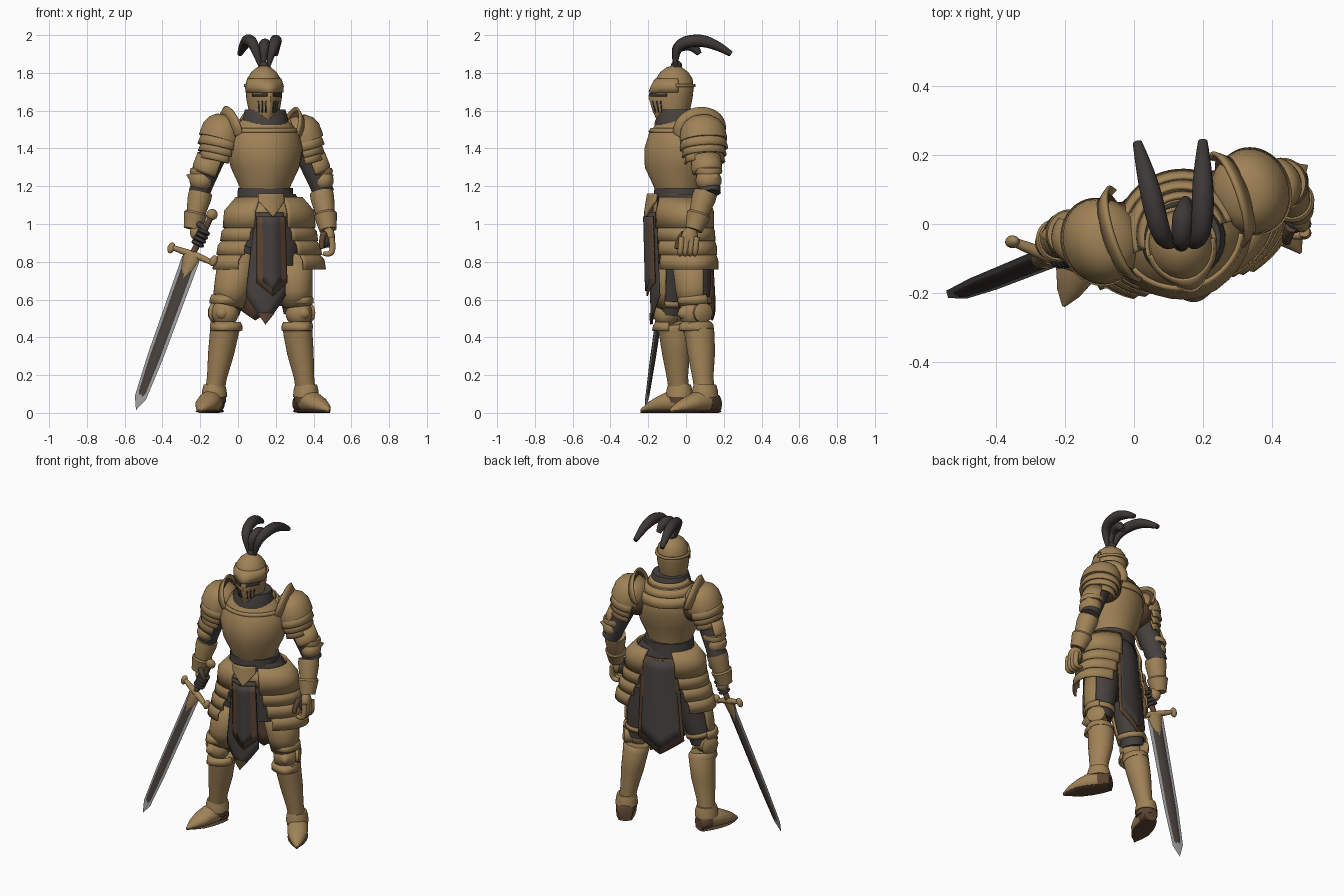
import bpy, bmesh, math
from mathutils import Vector

if "Cube" in bpy.data.objects:
    bpy.data.objects.remove(bpy.data.objects["Cube"])


def material(name, r, g, b):
    m = bpy.data.materials.new(name)
    m.use_nodes = True
    m.diffuse_color = (r, g, b, 1)
    bsdf = next(x for x in m.node_tree.nodes if x.type == "BSDF_PRINCIPLED")
    bsdf.inputs["Base Color"].default_value = (r, g, b, 1)
    bsdf.inputs["Roughness"].default_value = 0.7
    return m


gold = material("aged gold", 0.35, 0.225, 0.095)
cloth = material("dark cloth", 0.062, 0.053, 0.047)
leather = material("brown leather", 0.11, 0.06, 0.033)
steel = material("steel", 0.31, 0.31, 0.32)
fuller_dark = material("dark steel", 0.06, 0.049, 0.043)
feather = material("black feather", 0.046, 0.04, 0.037)

UP = Vector((0, 0, 1))
FRONT = Vector((0.31, -0.95, 0)).normalized()
SIDE = UP.cross(FRONT)
made = []


def add(name, mesh, mat, thick=0):
    ob = bpy.data.objects.new(name, mesh)
    bpy.context.collection.objects.link(ob)
    mesh.materials.clear()
    mesh.materials.append(mat)
    if thick:
        mod = ob.modifiers.new("thickness", "SOLIDIFY")
        mod.thickness = thick
        mod.offset = 0
    made.append(ob)
    return ob


def finish(name, bm, mat, thick=0):
    bmesh.ops.remove_doubles(bm, verts=bm.verts, dist=0.0002)
    bmesh.ops.recalc_face_normals(bm, faces=bm.faces)
    mesh = bpy.data.meshes.new(name)
    bm.to_mesh(mesh)
    bm.free()
    return add(name, mesh, mat, thick)


def loft(name, rings, mat, base, axis=UP, front=FRONT, span=None, thick=0.012, n=28):
    """Rings (distance, half width, half depth, forward shift, keel) along an axis; span makes an open plate."""
    z = Vector(axis).normalized()
    y = -Vector(front)
    y = (y - z * y.dot(z)).normalized()
    x = y.cross(z)
    bm, rows = bmesh.new(), []
    start, end = span or (0, 360)
    count = n if not span else n + 1
    for t, rx, ry, *extra in rings:
        shift, keel = (list(extra) + [0, 0])[:2]
        row = []
        for i in range(count):
            a = math.radians(start + (end - start) * i / n)
            out = ry * (1 + keel * max(0, math.cos(a)) ** 8)
            row.append(bm.verts.new(Vector(base) + z * t + x * rx * math.sin(a) - y * (out * math.cos(a) + shift)))
        rows.append(row)
    for lo, hi in zip(rows, rows[1:]):
        for i in range(n):
            j = (i + 1) % count
            bm.faces.new((lo[i], lo[j], hi[j], hi[i]))
    if not span:
        for row, ring in ((rows[0], rings[0]), (rows[-1], rings[-1])):
            if ring[1] > 0.001:
                bm.faces.new(row)
    return finish(name, bm, mat, thick if span else 0)


def limb(name, a, b, rings, mat, **kw):
    a, b = Vector(a), Vector(b)
    length = (b - a).length
    return loft(name, [(r[0] * length, *r[1:]) for r in rings], mat, a, b - a, **kw)


def ball(name, centre, rx, ry, rz, mat, **kw):
    turns = [math.pi * i / 12 for i in range(13)]
    return loft(name, [(-math.cos(t) * rz, rx * math.sin(t), ry * math.sin(t)) for t in turns], mat, centre, **kw)


def tube(name, points, radii, mat):
    curve = bpy.data.curves.new(name, "CURVE")
    curve.dimensions, curve.bevel_depth, curve.use_fill_caps = "3D", 1, True
    s = curve.splines.new("NURBS")
    s.points.add(len(points) - 1)
    for p, co, r in zip(s.points, points, radii):
        p.co, p.radius = (*co, 1), r
    s.order_u, s.use_endpoint_u = 3, True
    temp = bpy.data.objects.new("temp", curve)
    bpy.context.collection.objects.link(temp)
    view = bpy.context.evaluated_depsgraph_get()
    mesh = bpy.data.meshes.new_from_object(temp.evaluated_get(view))
    bpy.data.objects.remove(temp)
    return add(name, mesh, mat)


def panel(name, top, tip, side_z, half, mat, front, bulge=0.03, thick=0.008, flare=1.0, lift=0):
    """Hanging sheet with a pointed lower edge."""
    top, tip = Vector(top), Vector(tip)
    across = UP.cross(front)
    bm, rows = bmesh.new(), []
    for k in range(9):
        row = []
        for i in range(17):
            u = i / 8 - 1
            drop = (top.z - tip.z - (side_z - tip.z) * abs(u)) * k / 8
            f = drop / (top.z - tip.z)
            out = bulge * math.cos(u * math.pi / 2) + lift
            row.append(bm.verts.new(top.lerp(tip, f) + across * u * half * (1 + (flare - 1) * f) + front * out))
        rows.append(row)
    for a, b in zip(rows, rows[1:]):
        for i in range(16):
            bm.faces.new((a[i], b[i], b[i + 1], a[i + 1]))
    return finish(name, bm, mat, thick)


# Torso
BODY = Vector((0.14, -0.033, 0))
HIP = Vector((0.165, -0.025, 0))
loft("breastplate", [(1.13, .125, .118), (1.2, .137, .126, .008, .05), (1.3, .184, .165, .01, .08), (1.4, .206, .178, 0, .06),
                     (1.48, .19, .168, -.01, .03), (1.54, .14, .13, -.012), (1.57, .1, .1)], gold, BODY)
back = dict(span=(88, 272))
loft("upper_back_plate", [(1.45, .19, .188), (1.51, .175, .166)], gold, BODY, **back)
loft("collar_plate", [(1.5, .165, .16), (1.55, .135, .138)], gold, BODY, **back)
loft("collar_rim", [(1.55, .128, .125), (1.58, .108, .11)], gold, BODY, **back)
loft("neck_guard", [(1.51, .128, .122, .01), (1.56, .122, .115, .012), (1.605, .108, .102, .012)], cloth, BODY)
loft("chest_trim", [(1.485, .184, .162, -.006, .03), (1.505, .17, .152, -.006, .02)], gold, BODY, span=(-70, 70))
loft("belt", [(1.115, .152, .138), (1.19, .147, .134)], cloth, BODY + Vector((.005, 0, 0)))
panel("belt_point", (.172, -.175, 1.16), (.18, -.195, 1.035), 1.12, .07, gold, FRONT, bulge=.02, thick=.015)

# Hips and skirt plates: one tall plate, then three overlapping lames
loft("hip_cloth", [(.78, .16, .11), (.95, .185, .125), (1.1, .18, .14), (1.16, .14, .12)], cloth, HIP)
for i, (z, drop) in enumerate(((1.14, .16), (1.0, .09), (.925, .09), (.85, .09))):
    w, d = .19 + .082 * (1.14 - z) / .29, .135 + .032 * (1.14 - z) / .29
    w2, d2 = w + drop * .36, d + drop * .14
    for side, s, edge in (("left", 1, 12), ("right", -1, 30)):
        loft(side + "_skirt_plate", [(z - drop, w2, d2), (z - drop * .45, w2 - .008, d2 - .001), (z, w - .015, d)], gold, HIP,
             span=(s * (edge + i * 5), s * (156 - i * 5)))
loft("fauld_front", [(1.02, .19, .148), (1.12, .16, .135)], gold, HIP, span=(-45, 45))

# Hanging cloth, front and back
CLOTH_FRONT = Vector((.15, -.99, 0)).normalized()
panel("front_cloth", (.165, -.17, 1.06), (.14, -.15, .47), .62, .075, cloth, CLOTH_FRONT, flare=1.55)
panel("front_cloth_tip", (.143, -.152, .53), (.14, -.15, .468), .53, .047, leather, CLOTH_FRONT, bulge=.006, lift=.03)
panel("front_tabard_border", (.175, -.185, 1.04), (.18, -.175, .62), .69, .075, leather, CLOTH_FRONT, flare=1.1)
panel("front_tabard", (.175, -.187, 1.04), (.18, -.177, .645), .712, .057, cloth, CLOTH_FRONT, lift=.006, flare=1.1)
panel("back_cloth_border", (.13, .085, 1.1), (.1, .11, .49), .58, .11, leather, -FRONT, flare=1.35)
panel("back_cloth", (.13, .085, 1.09), (.1, .11, .525), .61, .094, cloth, -FRONT, lift=.006, flare=1.35)

# Helmet
HEAD = Vector((.137, -.062, 0))
FACE = Vector((.26, -.97, 0)).normalized()
loft("helmet", [(1.54, .066, .073, .008, .15), (1.59, .08, .087, .006, .25), (1.667, .094, .1, .003, .38), (1.7, .096, .102, .001, .25),
                (1.72, .096, .104, 0, .12), (1.77, .088, .097), (1.805, .066, .074), (1.83, .036, .04), (1.842, 0, 0)],
     gold, HEAD, front=FACE)
loft("visor_brow", [(1.697, .099, .106, .002, .27), (1.73, .1, .108, 0, .14), (1.768, .089, .1)], gold, HEAD,
     front=FACE, span=(-88, 88), thick=.008)
loft("helmet_band", [(1.725, .1, .108), (1.74, .098, .106)], gold, HEAD, front=FACE, span=(80, 280))
loft("neck_flare", [(1.56, .09, .107), (1.6, .086, .098)], gold, HEAD, front=FACE, span=(75, 285))
for s in (1, -1):
    loft("eye_slit", [(1.676, .096, .102, .003, .35), (1.692, .097, .103, .002, .29)], feather, HEAD, front=FACE,
         span=(s * 10, s * 55), thick=.005)
    for k in range(3):
        loft("breath_slot", [(1.59, .0805, .0875, .006, .25), (1.65, .0915, .098, .004, .35)], feather, HEAD, front=FACE,
             span=(s * (12 + 11 * k), s * (15.5 + 11 * k)), thick=.004, n=3)

# Plume
ball("plume_holder", (.135, -.05, 1.84), .025, .03, .025, feather)
for x0, x1, x2, reach, peak in ((.12, .07, .01, .235, 1.972), (.16, .2, .2, .24, 1.97), (.135, .14, .15, .07, 1.95)):
    tube("feather", [(x0, -.055, 1.83), ((x0 + x1) / 2, -.06, 1.92), (x1, -.03 + reach / 9, peak),
                     (x1 * .5 + x2 * .5, reach * .55, peak), (x2, reach, 1.9)], [.01, .024, .032, .032, .014], feather)

# Arms: shoulder, elbow, wrist for each side
arms = (("right", -1, (-.095, -.05, 1.46), (-.185, -.03, 1.22), (-.24, -.055, .985)),
        ("left", 1, (.34, .093, 1.455), (.432, .12, 1.22), (.475, .045, .98)))
for side, s, *joints in arms:
    shoulder, elbow, wrist = map(Vector, joints)
    out = SIDE * s
    ball(side + "_shoulder_padding", shoulder - out * .05 - UP * .02, .095, .1, .1, leather)
    limb(side + "_upper_arm", elbow, shoulder, [(-.25, .056, .058), (0, .058, .06), (.5, .068, .07), (1, .075, .08)], cloth)
    limb(side + "_arm_plate", elbow, shoulder, [(.2, .07, .073), (.27, .076, .079), (.55, .075, .079)], gold,
         front=out + FRONT * .45, span=(-85, 85))
    # Layered shoulder plates
    for i in range(3):
        c = shoulder - UP * (.03 + .036 * i) + out * .008 * i
        r = .108 - .01 * i
        loft(side + "_shoulder_lame", [(-.03, r + .016, r), (0, r + .01, r - .004), (.03, r, r - .016)], gold, c,
             axis=UP - out * .25, front=out, span=(-115, 115))
    loft(side + "_shoulder_dome", [(-.015, .11, .126), (0, .11, .126), (.05, .106, .12), (.09, .085, .097), (.115, .05, .06), (.122, 0, 0)],
         gold, shoulder, axis=UP - out * .3)
    crest = dict(axis=-out + UP * .3, front=UP)
    loft(side + "_shoulder_crest", [(0, .112, .085), (.025, .132, .107), (.04, .142, .12)], gold,
         shoulder - out * .035 + UP * .035, span=(-112, 112), **crest)
    loft(side + "_crest_lining", [(.005, .11, .08), (.026, .126, .101)], leather, shoulder - out * .035 + UP * .035, **crest)
    # Elbow, forearm and cuff
    ball(side + "_elbow_cop", elbow + out * .012 + FRONT * .004 + UP * .01, .061, .07, .06, gold)
    loft(side + "_elbow_spike", [(0, .05, .055), (.05, .035, .04), (.095, 0, 0)], gold, elbow + UP * .01,
         axis=out - FRONT * .3 + UP * .35, n=10)
    loft(side + "_elbow_lame", [(-.016, .066, .068), (0, .071, .073), (.016, .066, .068)], gold, elbow + UP * .06)
    limb(side + "_forearm", wrist, elbow, [(0, .044, .046), (.3, .05, .052), (.65, .063, .064), (.78, .062, .063)], gold)
    limb(side + "_cuff", wrist, elbow, [(-.05, .046, .046), (.05, .05, .051), (.28, .062, .064), (.32, .056, .058)], gold)

# Left hand
ball("left_palm", (.48, .02, .93), .032, .045, .055, gold)
ball("left_palm_lining", (.46, .012, .918), .024, .04, .045, cloth)
for i in range(4):
    y = -.022 + .026 * i
    tube("left_finger", [(.495, y, .93), (.505, y - .005, .87), (.485, y - .01, .835), (.45, y - .01, .845)],
         [.016, .016, .015, .011], gold)
tube("left_thumb", [(.455, -.01, .95), (.44, -.045, .91), (.445, -.05, .87)], [.018, .016, .012], leather)

# Sword
TIP = Vector((-.54, -.215, .015))
RISE = Vector((.337, .135, .93)).normalized()
GUARD = Vector((.23, -.1, -.11))
GUARD = (GUARD - RISE * GUARD.dot(RISE)).normalized()
FLAT = GUARD.cross(RISE)
sword = dict(axis=RISE, front=FLAT)
loft("blade", [(0, 0, 0), (.07, .033, .007), (.3, .045, .01), (.86, .051, .012)], steel, TIP, n=4, **sword)
loft("blade_fuller", [(.04, 0, .004), (.1, .024, .008), (.3, .033, .012), (.86, .037, .014)], fuller_dark, TIP, n=8, **sword)
loft("blade_collar", [(.74, 0, .013), (.8, .035, .018), (.88, .05, .023)], gold, TIP, n=8, **sword)
middle = TIP + RISE * .885
pommel = Vector((-.137, -.088, 1.05))
HOLD = pommel - middle
limb("grip", middle, pommel, [(0, .016, .016), (.5, .019, .019), (1, .014, .014)], leather, n=14)
ball("pommel", pommel, .03, .022, .03, gold, axis=HOLD)
tube("crossguard", [middle - GUARD * .13 + RISE * .005, middle - GUARD * .05, middle + GUARD * .05, middle + GUARD * .13 - RISE * .015],
     [.012, .019, .019, .012], gold)
for s in (1, -1):
    ball("guard_knob", middle + GUARD * s * .125, .02, .018, .03, gold, **sword)

# Right hand wrapped round the grip
ball("right_palm", (-.218, -.067, .955), .036, .036, .045, gold)
for i in range(4):
    loft("right_finger", [(0, .026, .028), (.005, .035, .037), (.018, .035, .037), (.023, .026, .028)], cloth,
         middle + HOLD * (.22 + .1 * i), axis=HOLD, n=16)
tube("right_thumb", [(-.21, -.09, 1.0), (-.18, -.12, .985), (-.165, -.11, .95)], [.016, .015, .011], cloth)

# Legs: hip, knee, ankle, heel, toe for each side
legs = (("right", -1, (.02, -.06, .88), (-.06, -.085, .53), (-.125, -.035, .1), (-.112, .02, 0), (-.205, -.24, 0)),
        ("left", 1, (.275, .035, .88), (.31, .05, .53), (.36, .1, .1), (.325, .165, 0), (.485, -.085, 0)))
for side, s, *joints in legs:
    hip, knee, ankle, heel, toe = map(Vector, joints)
    ahead = (toe - heel).normalized()
    out = UP.cross(ahead) * s
    kw = dict(front=ahead)
    limb(side + "_thigh", knee, hip, [(0, .068, .07), (.4, .085, .088), (1, .105, .105)], cloth, **kw)
    limb(side + "_thigh_plate", knee, hip, [(.1, .078, .083), (.35, .09, .096), (.9, .108, .11)], gold, span=(-88, 88), **kw)
    limb(side + "_thigh_strap", knee, hip, [(.13, .08, .083), (.22, .084, .087)], gold, span=(80, 280), thick=.008, **kw)
    ball(side + "_knee_cop", knee + ahead * .022, .072, .068, .075, gold, **kw)
    for k, r in ((.075, .08), (-.07, .074)):
        loft(side + "_knee_lame", [(-.025, r + .005, r + .007, 0, .15), (0, r + .003, r + .005, 0, .1), (.02, r - .006, r - .004)],
             gold, knee + UP * k, span=(-105, 105), **kw)
    loft(side + "_knee_wing", [(0, .05, .05), (.05, .055, .06), (.062, .035, .04)], gold, knee + out * .03, axis=out, n=10, **kw)
    loft(side + "_knee_point", [(0, .05, .05), (.035, .028, .03), (.06, 0, 0)], gold, knee + ahead * .055, axis=ahead - UP * .1,
         front=UP, n=8)
    limb(side + "_greave", ankle, knee, [(0, .05, .055), (.2, .052, .057), (.5, .068, .075, -.008), (.75, .076, .081, -.01),
                                         (.87, .072, .076)], gold, **kw)
    limb(side + "_greave_rim", ankle, knee, [(.78, .078, .083, -.008), (.83, .081, .084, -.005), (.87, .074, .078)], gold, **kw)
    # Pointed boot with a dark heel and sole
    loft(side + "_ankle_cuff", [(-.015, .068, .072), (.02, .064, .07), (.05, .057, .061)], gold, ankle, **kw)
    loft(side + "_ankle_strap", [(-.045, .06, .064), (-.015, .062, .066)], leather, ankle, **kw)
    foot = [(0, .042, .045), (.2, .056, .062), (.45, .062, .055), (.65, .057, .042), (.85, .034, .026), (1, .004, .008)]
    limb(side + "_boot", heel, toe, [(t, w, h, -h - .003) for t, w, h in foot], gold, front=-UP)
    limb(side + "_heel", heel, toe, [(-.015, w - .002, h, -h - .001) for t, w, h in foot[:1]]
         + [(t * 1.1, w + .003, h + .003, -h - .004) for t, w, h in foot[:2]], leather, front=-UP)
    limb(side + "_sole", heel, toe, [(t, w * .98, .009, -.009) for t, w, h in foot], leather, front=-UP)

# Smooth shading with crisp plate edges
bpy.ops.object.select_all(action="DESELECT")
for ob in made:
    ob.select_set(True)
bpy.context.view_layer.objects.active = made[0]
bpy.ops.object.shade_smooth_by_angle(angle=math.radians(40))
